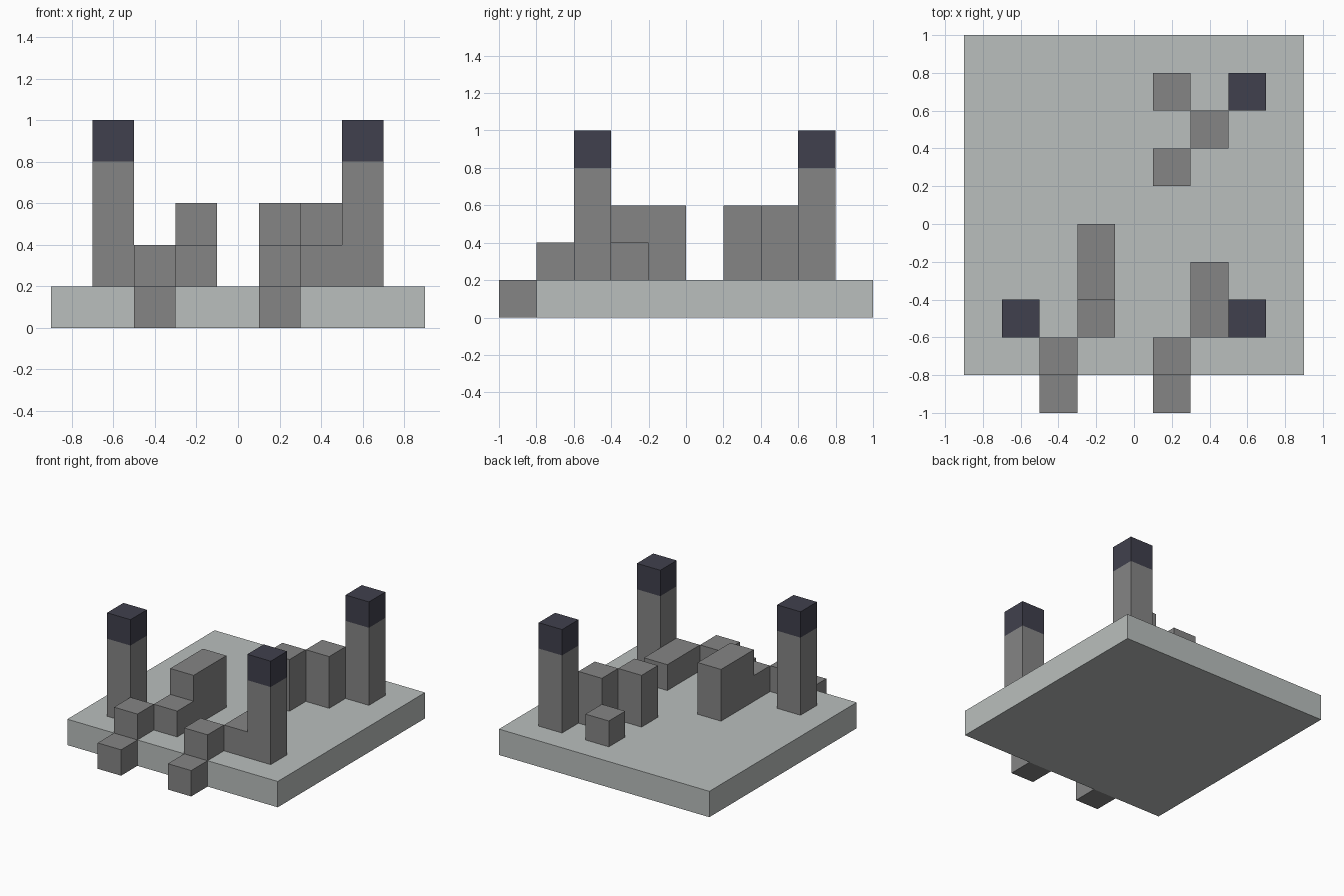
import bpy
from mathutils import Matrix, Vector
import bmesh

cube = bpy.data.objects.get("Cube")
if cube:
    bpy.data.objects.remove(cube, do_unlink=True)

U = 0.2  # block size


def material(name, rgb):
    mat = bpy.data.materials.new(name)
    mat.use_nodes = True
    colour = (*rgb, 1)
    mat.diffuse_color = colour
    mat.node_tree.nodes["Principled BSDF"].inputs["Base Color"].default_value = colour
    return mat


slab_grey = material("pale slab grey", (0.49, 0.52, 0.51))
stone = material("stone grey", (0.235, 0.235, 0.235))
cap_dark = material("dark slate", (0.051, 0.051, 0.074))


def block(name, mat, x, y, z, size):
    """Box centred on x, y with its underside at z."""
    bm = bmesh.new()
    centre = Vector((x, y, z + size[2] / 2))
    bmesh.ops.create_cube(bm, size=1, matrix=Matrix.LocRotScale(centre, None, Vector(size)))
    mesh = bpy.data.meshes.new(name)
    bm.to_mesh(mesh)
    bm.free()
    mesh.materials.append(mat)
    obj = bpy.data.objects.new(name, mesh)
    bpy.context.collection.objects.link(obj)
    return obj


# Floor slab
block("floor_slab", slab_grey, 0, 0.1, 0, (9 * U, 9 * U, U))

# Three towers with dark caps
for name, x, y in (("front_right", -0.6, -0.5), ("front_left", 0.6, -0.5), ("back_left", 0.6, 0.7)):
    block(name + "_tower", stone, x, y, U, (U, U, 3 * U))
    block(name + "_tower_cap", cap_dark, x, y, 4 * U, (U, U, U))

# Steps climbing from the ground onto the slab
for side, x in (("right", -0.4), ("left", 0.2)):
    block(side + "_ground_step", stone, x, -0.9, 0, (U, U, U))
    block(side + "_slab_step", stone, x, -0.7, U, (U, U, U))

# Low and high walls: name, x, y, depth and height in blocks
walls = (
    ("right_low_wall", -0.2, -0.5, 1, 1),
    ("right_high_wall", -0.2, -0.2, 2, 2),
    ("left_low_wall", 0.4, -0.4, 2, 1),
    ("back_inner_pillar", 0.2, 0.3, 1, 2),
    ("back_outer_pillar", 0.4, 0.5, 1, 2),
    ("back_step", 0.2, 0.7, 1, 1),
)
for name, x, y, depth, height in walls:
    block(name, stone, x, y, U, (U, depth * U, height * U))
